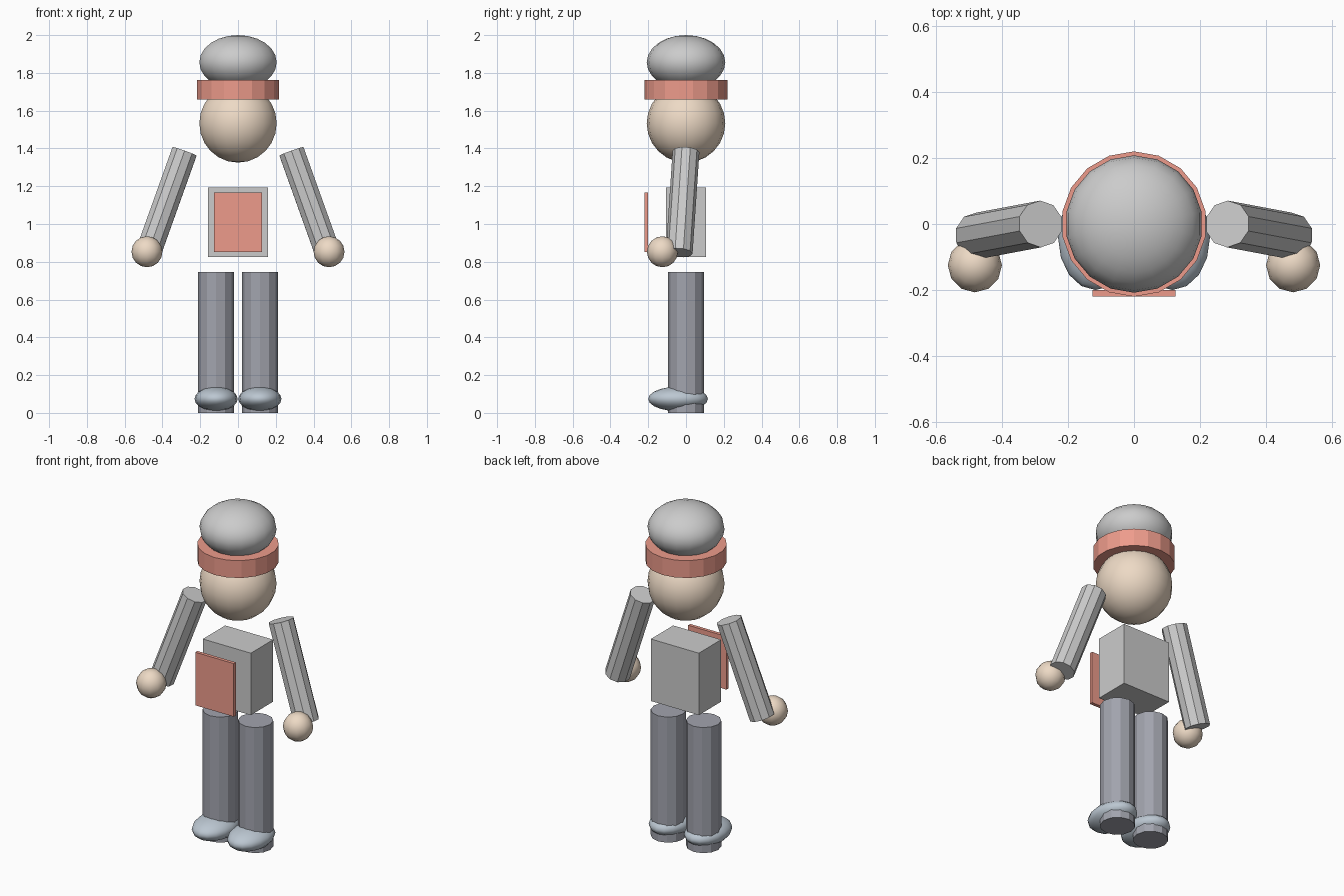
import bpy
from mathutils import Vector

if "Cube" in bpy.data.objects:
    bpy.data.objects.remove(bpy.data.objects["Cube"])


def material(name, rgb):
    m = bpy.data.materials.new(name)
    m.diffuse_color = (*rgb, 1)
    m.use_nodes = True
    m.node_tree.nodes["Principled BSDF"].inputs["Base Color"].default_value = m.diffuse_color
    return m


skin = material("skin", (0.85, 0.70, 0.56))
coral = material("coral", (0.85, 0.33, 0.26))
slate = material("slate", (0.36, 0.37, 0.42))
blue_grey = material("blue_grey", (0.50, 0.57, 0.64))


def finish(name, mat):
    ob = bpy.context.object
    ob.name = name
    if mat:
        ob.data.materials.append(mat)
    return ob


def ball(name, loc, radii, mat=None, segments=18, rings=12):
    bpy.ops.mesh.primitive_uv_sphere_add(segments=segments, ring_count=rings, radius=1, location=loc)
    bpy.context.object.scale = radii
    bpy.ops.object.shade_smooth()
    return finish(name, mat)


def box(name, loc, size, mat=None):
    bpy.ops.mesh.primitive_cube_add(size=1, location=loc)
    bpy.context.object.scale = size
    return finish(name, mat)


def rod(name, start, end, radius, sides, mat=None):
    a, b = Vector(start), Vector(end)
    bpy.ops.mesh.primitive_cylinder_add(vertices=sides, radius=radius, depth=(b - a).length,
                                        location=(a + b) / 2)
    direction = b - a
    bpy.context.object.rotation_euler = Vector((0, 0, 1)).rotation_difference(direction).to_euler()
    return finish(name, mat)


# Head, hat and hat band
ball("head", (0, 0, 1.533), (0.208, 0.208, 0.208), skin)
ball("hat_crown", (0, 0, 1.856), (0.208, 0.208, 0.144))
rod("hat_band", (0, 0, 1.66), (0, 0, 1.763), 0.22, 18, coral)

# Torso and the panel floating in front of it
box("torso", (0, 0, 1.01), (0.315, 0.21, 0.368))
box("apron_panel", (0, -0.21, 1.01), (0.252, 0.02, 0.315), coral)

# Limbs, one set per side
for side, s in (("right", -1), ("left", 1)):
    rod(f"{side}_leg", (s * 0.116, 0, 0), (s * 0.116, 0, 0.745), 0.095, 12, slate)
    ball(f"{side}_shoe", (s * 0.116, -0.042, 0.074), (0.114, 0.158, 0.065), blue_grey, 16, 10)
    rod(f"{side}_arm", (s * 0.475, -0.036, 0.848), (s * 0.283, 0, 1.384), 0.071, 10)
    ball(f"{side}_hand", (s * 0.482, -0.125, 0.853), (0.082, 0.082, 0.082), skin, 12, 8)
